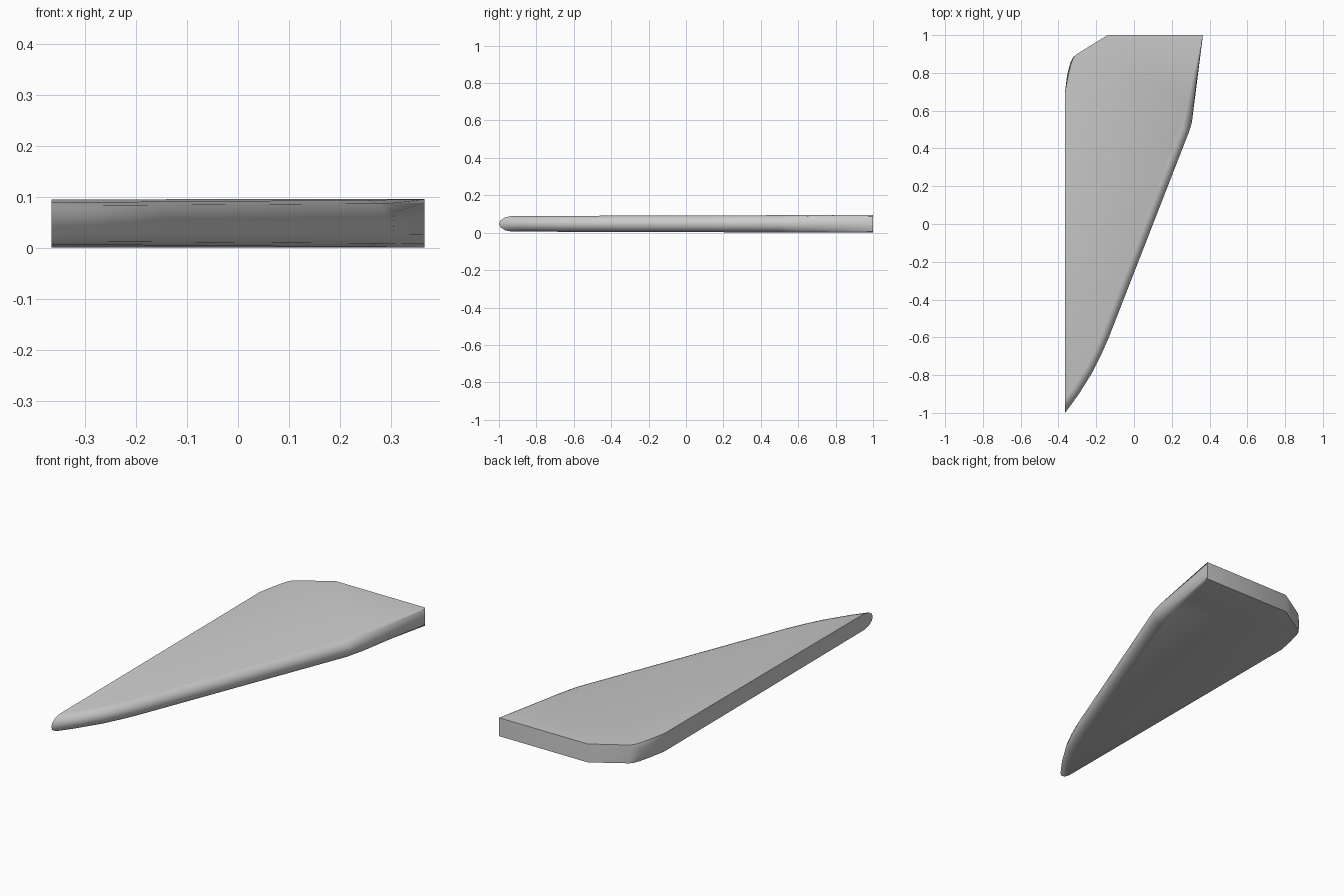
import bpy, bmesh

if "Cube" in bpy.data.objects:
    bpy.data.objects.remove(bpy.data.objects["Cube"])

# Plan outline at mid thickness: (x, y, inset_x, inset_y); the inset moves it to the flat faces
OUTLINE = [
    (-0.365, -1.0, 0, 0.07), (-0.295, -0.905, -0.036, 0.022),
    (-0.22, -0.785, -0.036, 0.02), (-0.175, -0.695, -0.036, 0.017),
    (-0.135, -0.605, -0.037, 0.015), (0.292, 0.49, -0.037, 0.014),
    (0.306, 0.535, -0.02, 0.11), (0.365, 1.0, 0, 0),
    (-0.14, 1.0, 0, 0), (-0.305, 0.898, 0, 0),
    (-0.323, 0.882, 0.003, -0.002), (-0.337, 0.855, 0.006, -0.002),
    (-0.354, 0.79, 0.007, 0), (-0.365, 0.70, 0, 0),
]
# Edge section: (height from middle, share of inset)
SECTION = [(-1, 1), (-0.85, 0.5), (-0.45, 0.12), (0, 0),
           (0.45, 0.12), (0.85, 0.5), (1, 1)]
MID = 0.0475


def half_thickness(y):
    return MID - 0.003 * (1 - y)


bm = bmesh.new()
rings = []
for h, s in SECTION:
    ring = []
    for x, y, dx, dy in OUTLINE:
        px, py = x + s * dx, y + s * dy
        ring.append(bm.verts.new((px, py, MID + h * half_thickness(py))))
    rings.append(ring)

# Rounded rim, then flat upper and lower faces
n = len(OUTLINE)
for lo, hi in zip(rings, rings[1:]):
    for i in range(n):
        j = (i + 1) % n
        bm.faces.new((lo[i], lo[j], hi[j], hi[i]))
bm.faces.new(rings[-1])
bm.faces.new(rings[0][::-1])
bmesh.ops.recalc_face_normals(bm, faces=bm.faces)

mesh = bpy.data.meshes.new("fin_blade")
bm.to_mesh(mesh)
bm.free()
fin = bpy.data.objects.new("fin_blade", mesh)
bpy.context.collection.objects.link(fin)
bpy.context.view_layer.objects.active = fin
fin.select_set(True)
bpy.ops.object.shade_smooth_by_angle(angle=0.6)
